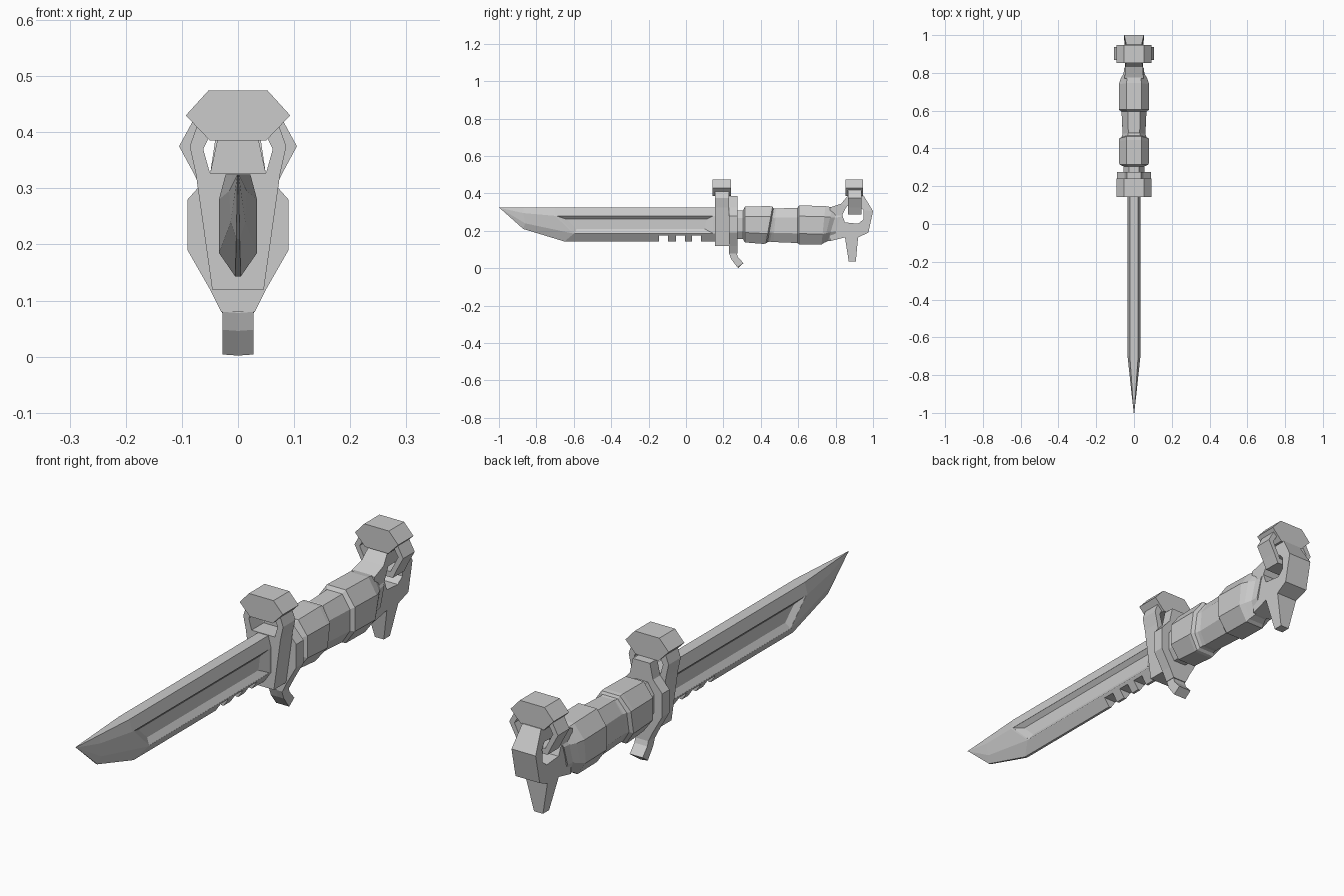
import bpy, bmesh

if "Cube" in bpy.data.objects:
    bpy.data.objects.remove(bpy.data.objects["Cube"])

def finish(name, bm):
    bmesh.ops.recalc_face_normals(bm, faces=bm.faces)
    me = bpy.data.meshes.new(name)
    bm.to_mesh(me)
    bm.free()
    ob = bpy.data.objects.new(name, me)
    bpy.context.collection.objects.link(ob)
    return ob

def loft(name, rings):
    """Skin a list of equal-length point rings and cap both ends."""
    bm = bmesh.new()
    loops = [[bm.verts.new(p) for p in r] for r in rings]
    n = len(loops[0])
    for a, b in zip(loops, loops[1:]):
        for i in range(n):
            bm.faces.new((a[i], a[(i + 1) % n], b[(i + 1) % n], b[i]))
    bm.faces.new(loops[0])
    bm.faces.new(loops[-1])
    bmesh.ops.remove_doubles(bm, verts=bm.verts, dist=1e-5)
    return finish(name, bm)

def sym(half):
    """Mirror the right half of an outline across x = 0."""
    return half + [(-x, z) for x, z in reversed(half)]

def slab_y(name, half, y0, y1):
    return loft(name, [[(x, y, z) for x, z in sym(half)] for y in (y0, y1)])

def slab_x(name, outline, width):
    """Side profile extruded across x, half width given by a function of z."""
    return loft(name, [[(s * width(z), y, z) for y, z in outline] for s in (-1, 1)])

def cut(ob, cutter):
    m = ob.modifiers.new("cut", 'BOOLEAN')
    m.operation, m.solver, m.object = 'DIFFERENCE', 'EXACT', cutter
    bpy.context.view_layer.objects.active = ob
    bpy.ops.object.modifier_apply(modifier=m.name)
    bpy.data.objects.remove(cutter)

# Blade: hexagonal section drawn out to a point
def blade_ring(pts):
    return [(x, y, z) for x, y, z in pts] + [(-x, y, z) for x, y, z in reversed(pts)]

blade = loft("blade", [
    blade_ring([(.022, .17, .325), (.034, .17, .28), (.034, .17, .185), (.005, .17, .143)]),
    blade_ring([(.022, -.70, .325), (.034, -.70, .28), (.034, -.60, .185), (.005, -.65, .143)]),
    blade_ring([(.010, -.87, .325), (.016, -.87, .295), (.013, -.86, .24), (.003, -.87, .21)]),
    blade_ring([(.001, -1, .325), (.0015, -1, .324), (.0015, -.998, .323), (.001, -.996, .322)]),
])

# Sloped grooves on both faces of the blade
for s in (-1, 1):
    outer = [(-.69, .279), (.145, .279), (.145, .187), (-.595, .187)]
    inner = [(-.64, .262), (.11, .262), (.10, .21), (-.585, .21)]
    cut(blade, loft("groove_cutter", [
        [(s * .05, y, z) for y, z in outer],
        [(s * .0335, y, z) for y, z in outer],
        [(s * .018, y, z) for y, z in inner]]))

# Notches in the edge
for y in (-.12, -.03, .055):
    cut(blade, slab_y("notch_cutter", [(.06, .12), (.06, .175)], y - .024, y + .024))

# Guard plate with an opening above the blade
guard = slab_y("guard_plate", [(.046, .12), (.075, .325), (.086, .375), (.07, .42)], .155, .23)
cut(guard, slab_y("guard_cutter", [(.05, .327), (.062, .37), (.045, .405)], .1, .3))

# Faceted caps over the guard and the pommel
cap = [(.05, .385), (.093, .43), (.053, .474)]
slab_y("guard_cap", cap, .143, .24)
slab_y("pommel_cap", cap, .853, .947)

# Rear guard plate and its curled hook
slab_y("rear_guard", [(.03, .08), (.05, .12), (.09, .19), (.09, .28), (.05, .325), (.037, .385)],
       .23, .275)
loft("guard_hook", [[(-w, y0, z0), (w, y0, z0), (w, y1, z1), (0, y1 + .004, z1 - .002), (-w, y1, z1)]
                    for w, y0, z0, y1, z1 in [
                        (.038, .275, .12, .232, .12),
                        (.028, .268, .09, .230, .08),
                        (.028, .278, .06, .242, .048),
                        (.028, .307, .027, .275, .004)]])

# Grip: octagonal sections, some slanted, swelling into two bands
def grip_ring(y, w, z0, z1, slant=0):
    c, h = (z0 + z1) / 2, (z1 - z0) / 2
    half = [(.5 * w, z0), (w, c - .45 * h), (w, c + .45 * h), (.5 * w, z1)]
    return [(x, y + slant * (z - c), z) for x, z in sym(half)]

loft("grip", [grip_ring(*r) for r in [
    (.27, .055, .155, .31), (.305, .055, .155, .31), (.315, .078, .138, .33),
    (.43, .08, .13, .332, .15), (.445, .08, .132, .33, .18), (.452, .066, .14, .32, .18),
    (.465, .062, .142, .318, .18), (.475, .06, .14, .32, .1), (.595, .066, .135, .322),
    (.605, .08, .128, .336), (.735, .08, .126, .332, .1), (.76, .07, .135, .325, .25),
    (.785, .055, .145, .32, .3), (.815, .052, .15, .32, .3)]])

# Pommel: open loop with a spur underneath
def pommel_width(z):
    if z < .19:
        return .02 + .032 * (z - .04) / .15
    return .052 - max(0, z - .31) * .15

pommel = slab_x("pommel", [
    (.77, .145), (.85, .165), (.87, .036), (.908, .036), (.92, .165), (.975, .19),
    (1, .305), (.95, .388), (.865, .388), (.83, .345), (.77, .325)], pommel_width)
cut(pommel, slab_x("pommel_cutter", [
    (.835, .285), (.85, .245), (.92, .238), (.948, .26), (.948, .31), (.93, .332), (.86, .332)],
    lambda z: .2))

# Strap ring through the pommel, joined to its cap
strap = slab_y("pommel_strap", [(.06, .288), (.078, .325), (.105, .375), (.075, .43)], .867, .938)
cut(strap, slab_y("strap_cutter", [(.05, .31), (.06, .33), (.083, .375), (.055, .42)], .8, 1))
